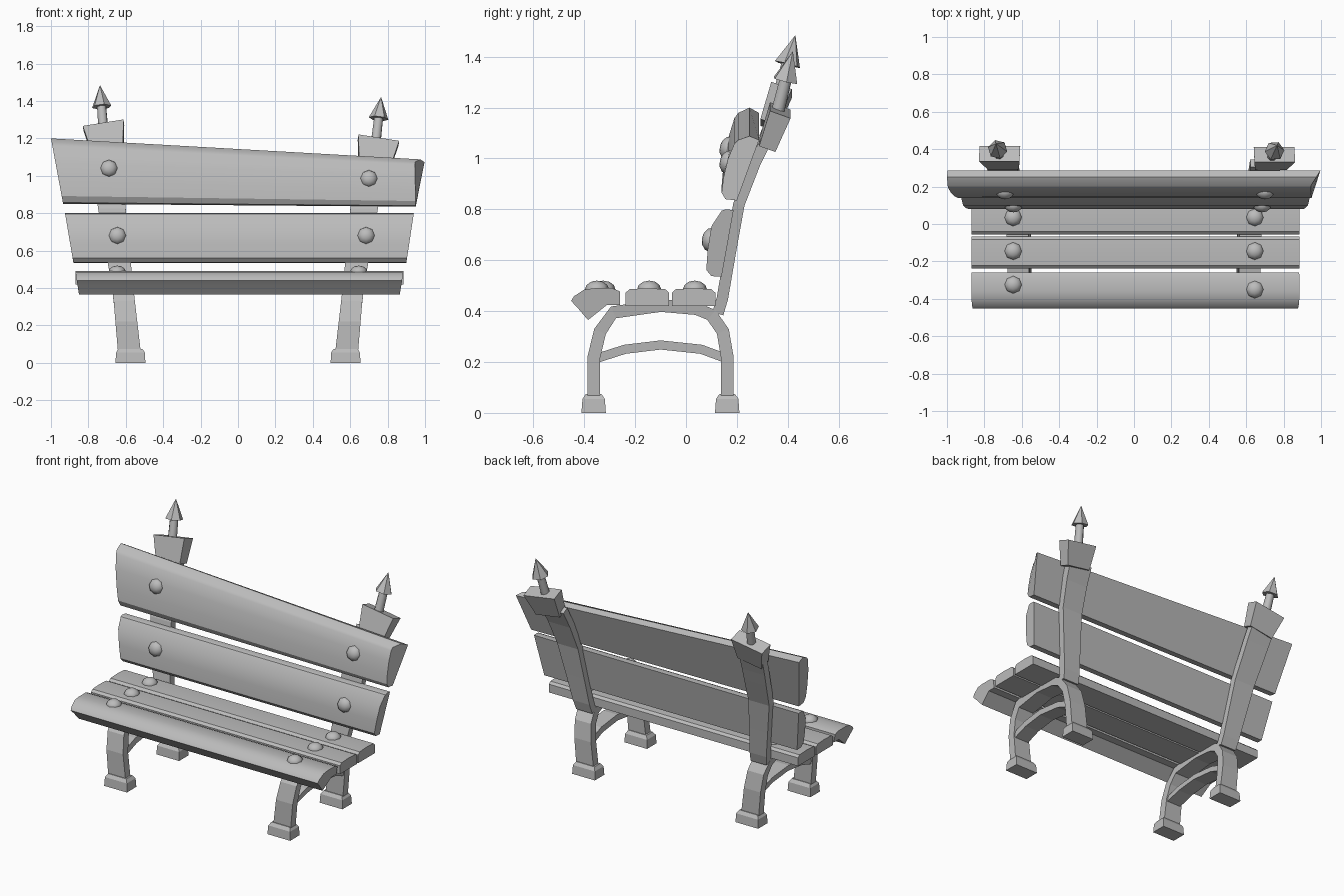
import bpy, bmesh, math
from mathutils import Vector, Matrix

cube = bpy.data.objects.get("Cube")
if cube:
    bpy.data.objects.remove(cube, do_unlink=True)

grey = bpy.data.materials.new("plain_grey")
grey.use_nodes = True
COLOUR = (0.5, 0.5, 0.5, 1)
grey.diffuse_color = COLOUR
grey.node_tree.nodes["Principled BSDF"].inputs["Base Color"].default_value = COLOUR


def finish(name, bm, smooth=None):
    bmesh.ops.recalc_face_normals(bm, faces=bm.faces)
    mesh = bpy.data.meshes.new(name)
    bm.to_mesh(mesh)
    bm.free()
    mesh.materials.append(grey)
    obj = bpy.data.objects.new(name, mesh)
    bpy.context.collection.objects.link(obj)
    if smooth:
        bpy.ops.object.select_all(action="DESELECT")
        obj.select_set(True)
        bpy.context.view_layer.objects.active = obj
        bpy.ops.object.shade_smooth_by_angle(angle=math.radians(smooth))
    return obj


def loft(name, rings, smooth=None):
    """Skin a list of equal-length point rings and cap both ends."""
    bm = bmesh.new()
    rows = [[bm.verts.new(p) for p in ring] for ring in rings]
    n = len(rows[0])
    for a, b in zip(rows, rows[1:]):
        for i in range(n):
            j = (i + 1) % n
            bm.faces.new((a[i], a[j], b[j], b[i]))
    bm.faces.new(rows[0])
    bm.faces.new(rows[-1])
    return finish(name, bm, smooth)


def lerp(a, b, t):
    return a + (b - a) * t


def slat(name, profile, left, right, notch=0.0):
    """Plank from a (y, u) profile; each end is (x bottom, x top, z bottom, z top)."""
    ymax = max(y for y, u in profile)
    rings = []
    for k, (xb, xt, zb, zt) in enumerate((left, right)):
        rings.append([(lerp(xb, xt, u) - k * notch * u * min(1, (ymax - y) / 0.08), y, lerp(zb, zt, u))
                      for y, u in profile])
    return loft(name, rings, 32)


def lean(z):
    """Distance from the middle and half width of the iron frame at a height."""
    keys = [(0, .575, .062), (.37, .612, .056), (.5, .63, .06), (.83, .675, .074), (1.25, .72, .085)]
    for (z0, c0, w0), (z1, c1, w1) in zip(keys, keys[1:]):
        if z <= z1:
            t = (z - z0) / (z1 - z0)
            return lerp(c0, c1, t), lerp(w0, w1, t)
    return keys[-1][1:]


def bar(name, path, side, thick, narrow=1.0):
    """Flat iron bar following a (y, z) path."""
    pts = [Vector(p) for p in path]
    rings = []
    for i, p in enumerate(pts):
        d = (pts[min(i + 1, len(pts) - 1)] - pts[max(i - 1, 0)]).normalized()
        n = Vector((-d.y, d.x)) * thick / 2
        ring = []
        for s, e in ((1, 1), (1, -1), (-1, -1), (-1, 1)):
            q = p + n * s
            c, w = lean(q.y)
            ring.append((side * (c + e * w * narrow), q.x, q.y))
        rings.append(ring)
    return loft(name, rings)


def bolt(name, place, normal):
    bm = bmesh.new()
    turn = Vector(normal).to_track_quat("Z", "Y").to_matrix().to_4x4()
    bmesh.ops.create_uvsphere(bm, u_segments=8, v_segments=6, radius=1,
                              matrix=Matrix.Translation(place) @ turn @ Matrix.Diagonal((.048, .048, .036, 1)))
    return finish(name, bm, 50)


def spike(name, base, tip):
    base, tip = Vector(base), Vector(tip)
    axis = (tip - base).normalized()
    turn = axis.to_track_quat("Z", "Y").to_matrix().to_4x4()
    length = (tip - base).length
    for part, r1, r2, a, b, sides in (("shaft", .028, .025, -.03, length - .1, 8),
                                      ("point", .053, 0, length - .12, length, 6)):
        bm = bmesh.new()
        bmesh.ops.create_cone(bm, cap_ends=True, segments=sides, radius1=r1, radius2=r2, depth=b - a,
                              matrix=Matrix.Translation(base + axis * (a + b) / 2) @ turn)
        bmesh.ops.remove_doubles(bm, verts=bm.verts, dist=1e-5)
        finish(name + "_" + part, bm, 50 if part == "shaft" else None)


# Back planks
slat("top_back_plank",
     [(.20, 0), (.155, .02), (.14, .12), (.147, .35), (.165, .65), (.19, .88), (.205, .94), (.25, 1), (.287, .94)],
     (-.935, -1, .85, 1.2), (.95, 1, .835, 1.088), .055)
slat("lower_back_plank",
     [(.14, 0), (.10, .01), (.08, .1), (.085, .4), (.10, .75), (.14, .98), (.155, 1), (.187, .99)],
     (-.88, -.925, .535, .8), (.90, .94, .535, .8))

# Seat planks
END_L, END_R = (-.87, -.87, .365, .49), (.885, .885, .365, .49)
slat("front_seat_plank",
     [(-.385, 0), (-.43, .42), (-.452, .6), (-.44, .75), (-.40, .96), (-.36, 1), (-.29, 1),
      (-.26, .9), (-.26, .48), (-.31, .48)], (-.85, -.87, .365, .49), (.865, .885, .365, .49))
for label, y in (("middle", -.152), ("rear", .03)):
    slat(label + "_seat_plank",
         [(y + .085, .44), (y + .085, .86), (y + .07, .97), (y, 1), (y - .07, .97), (y - .085, .86), (y - .085, .44)],
         END_L, END_R)

ARCH = [(-.363, .06), (-.362, .22), (-.338, .32), (-.285, .395), (-.1, .422),
        (.04, .41), (.10, .385), (.145, .32), (.162, .22), (.162, .06)]
BRACE = [(-.35, .215), (-.24, .25), (-.1, .267), (.06, .25), (.155, .215)]
POST = [(.125, .39), (.143, .45), (.172, .62), (.208, .82), (.27, .98)]

for word, side in (("left", 1), ("right", -1)):
    # Iron frame: arched legs, brace and back post
    bar(word + "_leg_arch", ARCH, side, .05)
    bar(word + "_leg_brace", BRACE, side, .036, .85)
    top = [(.325, 1.09)] if side > 0 else [(.30, 1.06), (.345, 1.17)]
    bar(word + "_back_post", POST + top, side, .045)

    # Feet
    for end, y in (("front", -.363), ("rear", .162)):
        loft(word + "_" + end + "_foot",
             [[(side * (.575 + sx * w), y + sy * d, z) for sx, sy in ((-1, -1), (1, -1), (1, 1), (-1, 1))]
              for z, w, d in ((0, .08, .048), (.055, .077, .044), (.075, .064, .03))])

    # Post cap, leaning back and outwards
    place = (.74, .345, 1.12) if side > 0 else (-.708, .35, 1.20)
    turn = (Matrix.Translation(place) @ Matrix.Rotation(math.radians(9 * side), 4, "Y")
            @ Matrix.Rotation(math.radians(-20), 4, "X"))
    loft(word + "_post_cap",
         [[turn @ Vector((sx * w, sy * d, z)) for sx, sy in ((-1, -1), (1, -1), (1, 1), (-1, 1))]
          for z, w, d in ((-.075, .085, .034), (.075, .11, .043))])

    # Spike on top
    if side > 0:
        spike("left_spike", (.738, .362, 1.19), (.765, .42, 1.422))
    else:
        spike("right_spike", (-.72, .367, 1.25), (-.738, .43, 1.485))

    # Round bolt heads
    bolt(word + "_top_plank_bolt", (.70, .168, .985) if side > 0 else (-.69, .168, 1.04), (0, -1, .25))
    bolt(word + "_lower_plank_bolt", (.685 if side > 0 else -.645, .098, .68), (0, -1, .15))
    for label, y in (("front", -.35 if side > 0 else -.325), ("middle", -.145), ("rear", .035)):
        bolt(word + "_" + label + "_seat_bolt", (side * .646, y, .484), (0, 0, 1))
